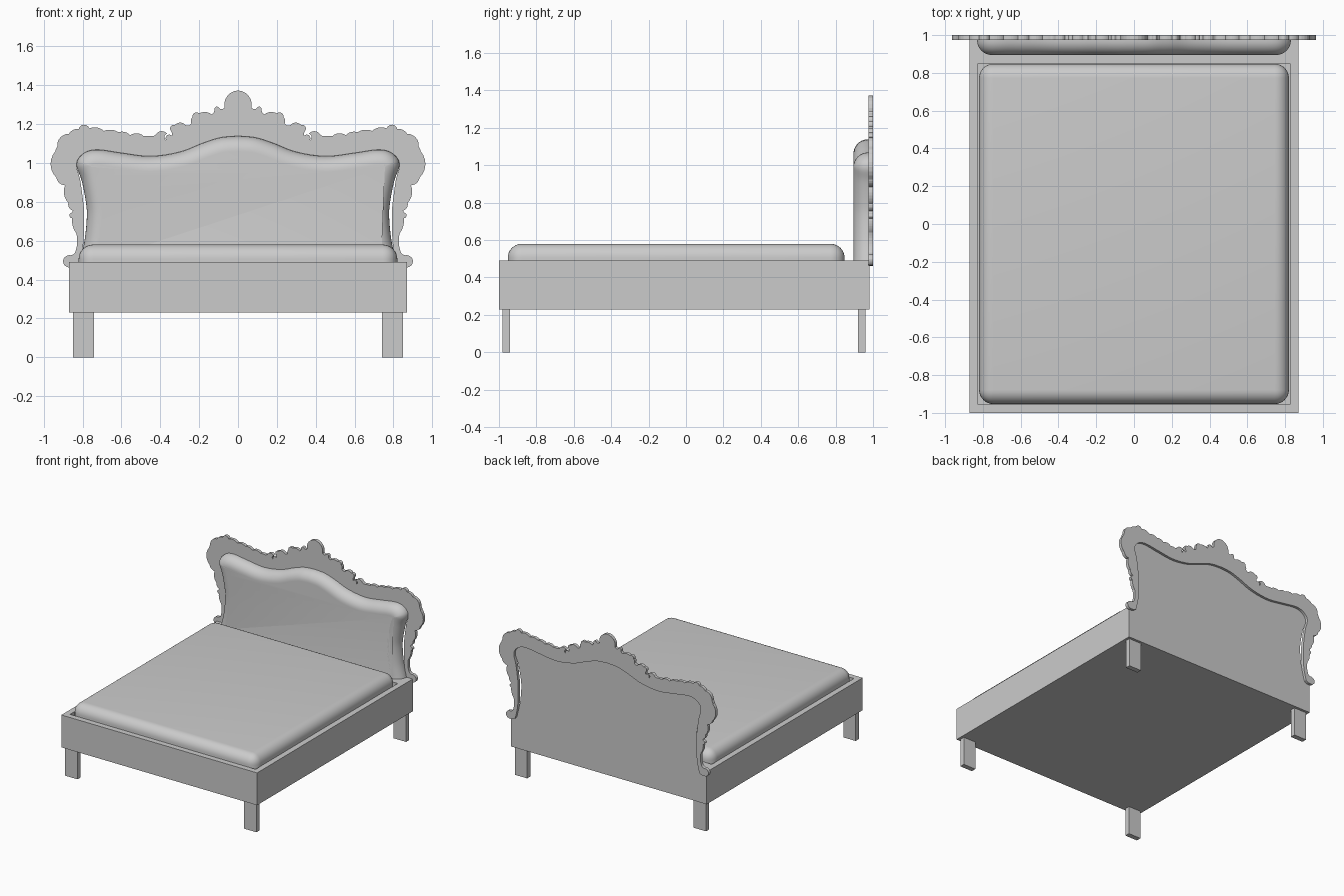
import bpy, bmesh, math
from mathutils import Vector

cube = bpy.data.objects.get("Cube")
if cube:
    bpy.data.objects.remove(cube, do_unlink=True)

grey = bpy.data.materials.new("plain grey")
grey.use_nodes = True
colour = (0.6, 0.6, 0.6, 1)
grey.diffuse_color = colour
grey.node_tree.nodes["Principled BSDF"].inputs["Base Color"].default_value = colour


def finish(name, bm, smooth=False):
    bmesh.ops.recalc_face_normals(bm, faces=bm.faces[:])
    mesh = bpy.data.meshes.new(name)
    bm.to_mesh(mesh)
    bm.free()
    obj = bpy.data.objects.new(name, mesh)
    bpy.context.collection.objects.link(obj)
    mesh.materials.append(grey)
    if smooth:
        bpy.ops.object.select_all(action='DESELECT')
        obj.select_set(True)
        bpy.context.view_layer.objects.active = obj
        bpy.ops.object.shade_smooth_by_angle(angle=math.radians(40))
    return obj


def box(low, high):
    bm = bmesh.new()
    bmesh.ops.create_cube(bm, size=1)
    for v in bm.verts:
        v.co = Vector([(a + b) / 2 + c * (b - a) for a, b, c in zip(low, high, v.co)])
    return bm


def arcs(knots, steps=6):
    """Chain of arcs: each knot is x, z and the bulge of the arc leaving it."""
    out = []
    for (x, z, bulge), (x2, z2, _) in zip(knots, knots[1:]):
        a, b = Vector((x, z)), Vector((x2, z2))
        d = b - a
        if abs(bulge) < 0.01:
            out.append(a)
            continue
        outward = Vector((-d.y, d.x))
        angle = 2 * math.atan(bulge)
        for i in range(steps):
            t = (2 * i / steps - 1) * angle
            along = math.sin(t) / math.sin(angle)
            rise = (math.cos(t) - math.cos(angle)) / math.sin(angle)
            out.append((a + b) / 2 + d * along / 2 + outward * rise / 2)
    return out + [Vector(knots[-1][:2])]


def spline(points, steps=6):
    """Smooth curve through the points."""
    p = [Vector(q) for q in points]
    p = [2 * p[0] - p[1]] + p + [2 * p[-1] - p[-2]]
    out = []
    for a, b, c, d in zip(p, p[1:], p[2:], p[3:]):
        for i in range(steps):
            t = i / steps
            out.append((2 * b + (c - a) * t + (2 * a - 5 * b + 4 * c - d) * t ** 2
                        + (3 * b - a - 3 * c + d) * t ** 3) / 2)
    return out + [p[-2]]


def mirrored(half):
    """Half outline from the top centre down, made whole from left foot to right foot."""
    return [Vector((-p.x, p.y)) for p in reversed(half[1:])] + half


# Bed base with a recess for the mattress
bm = box((-0.87, -1, 0.23), (0.87, 0.98, 0.49))
top = max(bm.faces, key=lambda f: f.calc_center_median().z)
bmesh.ops.inset_region(bm, faces=[top], thickness=0.04)
for v in top.verts:
    v.co.x = math.copysign(0.825, v.co.x)
    v.co.y = -0.955 if v.co.y < 0 else 0.85
extruded = bmesh.ops.extrude_face_region(bm, geom=[top])["geom"]
if top.is_valid:
    bmesh.ops.delete(bm, geom=[top], context='FACES_ONLY')
for v in extruded:
    if isinstance(v, bmesh.types.BMVert):
        v.co.z = 0.4
finish("bed_base", bm)

# Legs
for side, sx in (("left", 1), ("right", -1)):
    for end, y in (("front", -0.98), ("back", 0.92)):
        xs = sorted((0.74 * sx, 0.85 * sx))
        finish(f"{end}_{side}_leg", box((xs[0], y, 0), (xs[1], y + 0.04, 0.23)))

# Mattress with rounded sides and top
bm = box((-0.82, -0.953, 0.4), (0.82, 0.848, 0.58))
edges = [e for e in bm.edges if max(v.co.z for v in e.verts) > 0.5]
bmesh.ops.bevel(bm, geom=edges, offset=0.075, segments=8, profile=0.5, affect='EDGES')
finish("mattress", bm, True)

# Padded headboard cushion
cushion_half = spline([(0, 1.139), (0.09, 1.131), (0.18, 1.103), (0.3, 1.057), (0.45, 1.035),
                       (0.6, 1.052), (0.71, 1.068), (0.775, 1.06), (0.82, 1.025), (0.83, 0.98),
                       (0.805, 0.91), (0.783, 0.8), (0.778, 0.72), (0.79, 0.6), (0.815, 0.49)])
outline = mirrored(cushion_half)
normals = []
for i in range(len(outline)):
    d = outline[min(i + 1, len(outline) - 1)] - outline[max(i - 1, 0)]
    normals.append(Vector((d.y, -d.x)).normalized())
normals[0], normals[-1] = Vector((1, 0)), Vector((-1, 0))

bm = bmesh.new()
radius, segments = 0.078, 8
rings = [(0, 0.98)]
for i in range(segments + 1):
    t = i / segments * math.pi / 2
    rings.append((radius * (1 - math.cos(t)), 0.895 + radius * (1 - math.sin(t))))
loops = []
for inset, y in rings:
    loops.append([bm.verts.new((p.x + n.x * inset, y, p.y + n.y * inset))
                  for p, n in zip(outline, normals)])
for a, b in zip(loops, loops[1:]):
    for i in range(len(a) - 1):
        bm.faces.new((a[i], a[i + 1], b[i + 1], b[i]))
bm.faces.new(loops[0])
bm.faces.new(loops[-1])
bm.faces.new([r[0] for r in loops] + [r[-1] for r in reversed(loops)])
finish("headboard_cushion", bm, True)

# Carved border: scalloped outside, smooth inside
scallops = arcs([(0, 1.373, 0.45), (0.07, 1.285, -0.4), (0.095, 1.28, 1), (0.122, 1.272, -0.3),
                 (0.135, 1.25, 0.3), (0.2, 1.255, 0.7), (0.235, 1.235, 0.3), (0.24, 1.205, -0.6),
                 (0.275, 1.2, 0.4), (0.325, 1.195, 0.8), (0.345, 1.165, -0.2), (0.34, 1.14, 0.9),
                 (0.37, 1.118, -0.7), (0.365, 1.15, 0.5), (0.42, 1.15, -0.3), (0.445, 1.138, 0.1),
                 (0.485, 1.138, 0.35), (0.555, 1.143, 0.3), (0.615, 1.158, 0.25),
                 (0.69, 1.165, 0.3), (0.765, 1.178, 0.75), (0.82, 1.175, 0.3),
                 (0.87, 1.15, 0.45), (0.93, 1.085, 0.1), (0.94, 1.06, 0.4), (0.935, 0.925, 0.35),
                 (0.89, 0.885, 0.3), (0.873, 0.795, 0.4), (0.85, 0.755, -0.2),
                 (0.855, 0.745, 0.9), (0.853, 0.715, 0.2), (0.833, 0.64, -0.15),
                 (0.835, 0.55, -0.35), (0.86, 0.525, 0.4), (0.9, 0.5, 0.5), (0.865, 0.463, 0.2),
                 (0.82, 0.475, 0)])
inner = []
for p in cushion_half:
    gap = 0.014 * math.sin(math.pi * (p.y - 0.55) / 0.43) if 0.55 < p.y < 0.98 else 0
    inner.append(p + Vector((gap if p.x > 0.7 else 0, 0)))
bm = bmesh.new()
border = mirrored(scallops) + list(reversed(mirrored(inner)))
face = bm.faces.new([bm.verts.new((p.x, 0.975, p.y)) for p in border])
copy = bmesh.ops.extrude_face_region(bm, geom=[face], use_keep_orig=True)["geom"]
for v in copy:
    if isinstance(v, bmesh.types.BMVert):
        v.co.y = 1
finish("carved_border", bm)
